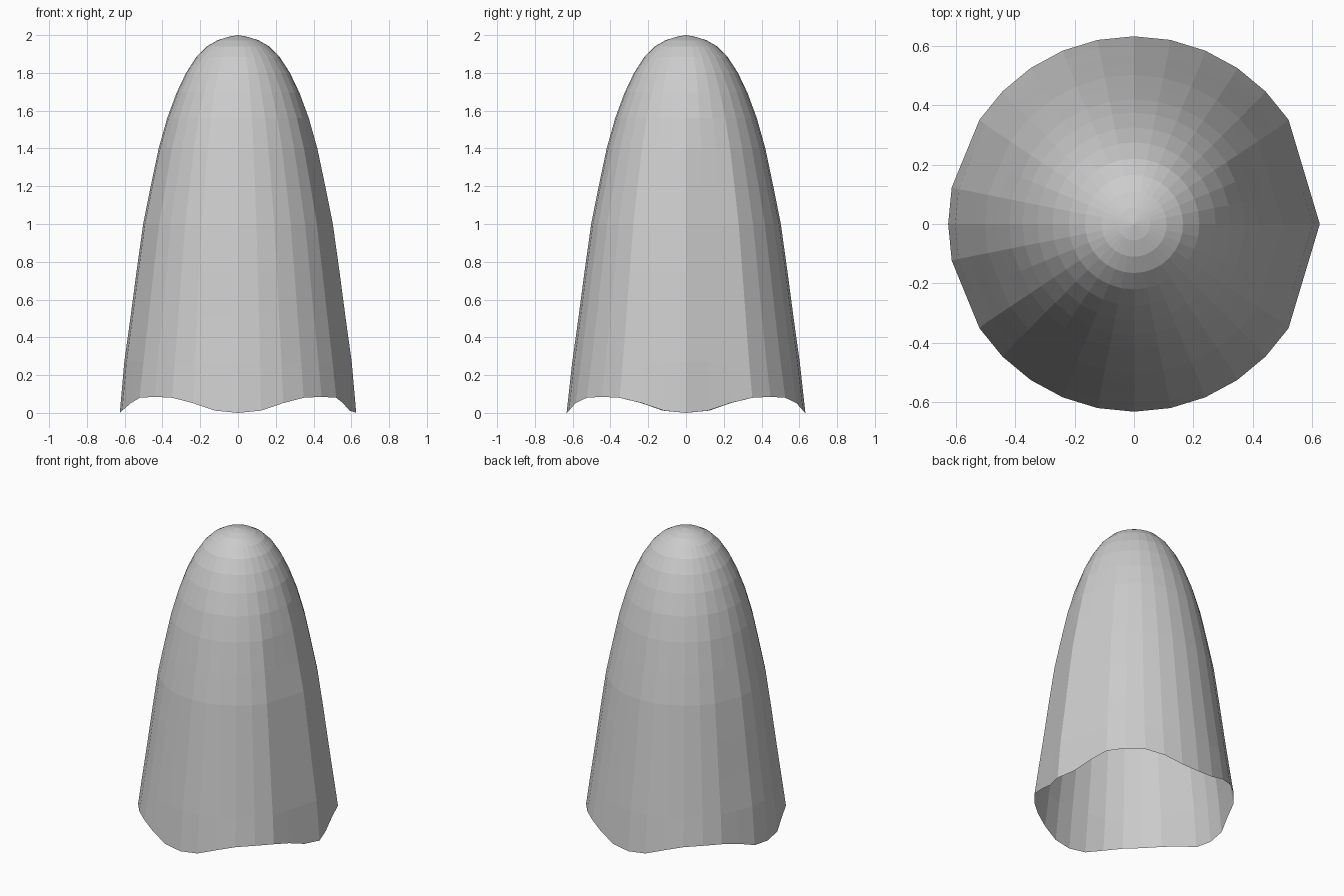
import bpy, bmesh, math
from mathutils import Vector

if "Cube" in bpy.data.objects:
    bpy.data.objects.remove(bpy.data.objects["Cube"])

SEG = 32
# Dome profile (radius, height), top to just above the hem
PROFILE = [(0.055, 1.99), (0.11, 1.972), (0.165, 1.94), (0.22, 1.885),
           (0.275, 1.80), (0.325, 1.695), (0.375, 1.56), (0.42, 1.40),
           (0.462, 1.20), (0.502, 1.0), (0.537, 0.75), (0.57, 0.5), (0.602, 0.27)]
HEM_R = 0.632
HEM_Z = [0.0, 0.012, 0.052, 0.08, 0.085]   # scallop, mirrored in each quadrant


def hem_height(i):
    k = i % 8
    return HEM_Z[min(k, 8 - k)]


def flatten(pts, a, b, weight):
    """Pull the points between a and b onto the straight chord."""
    n = len(pts)
    step = 1 if b > a else -1
    count = abs(b - a)
    for j in range(1, count):
        i = (a + step * j) % n
        chord = pts[a % n].lerp(pts[b % n], j / count)
        pts[i].x += (chord.x - pts[i].x) * weight
        pts[i].y += (chord.y - pts[i].y) * weight


def ring(bm, r, height):
    pts = []
    for i in range(SEG):
        a = 2 * math.pi * i / SEG
        pts.append(Vector((r * math.cos(a), r * math.sin(a), height(i))))
    # Flat panels on the right and, smaller, on the left
    w = max(0.0, min(1.0, (r - 0.33) / 0.12))
    for a, b in ((0, 3), (0, -3), (13, 15), (17, 19)):
        flatten(pts, a, b, w)
    return [bm.verts.new(p) for p in pts]


# Draped sheet: open shell with a scalloped hem
bm = bmesh.new()
rings = [ring(bm, r, lambda i, z=z: z) for r, z in PROFILE]
rings.append(ring(bm, HEM_R, hem_height))
for v in rings[-1]:
    v.co.x *= 0.99
top = bm.verts.new((0, 0, 2.0))
for i in range(SEG):
    j = (i + 1) % SEG
    bm.faces.new((top, rings[0][i], rings[0][j]))
    for up, low in zip(rings, rings[1:]):
        bm.faces.new((up[i], low[i], low[j], up[j]))
mesh = bpy.data.meshes.new("draped_sheet")
bm.to_mesh(mesh)
bm.free()
obj = bpy.data.objects.new("draped_sheet", mesh)
bpy.context.collection.objects.link(obj)
